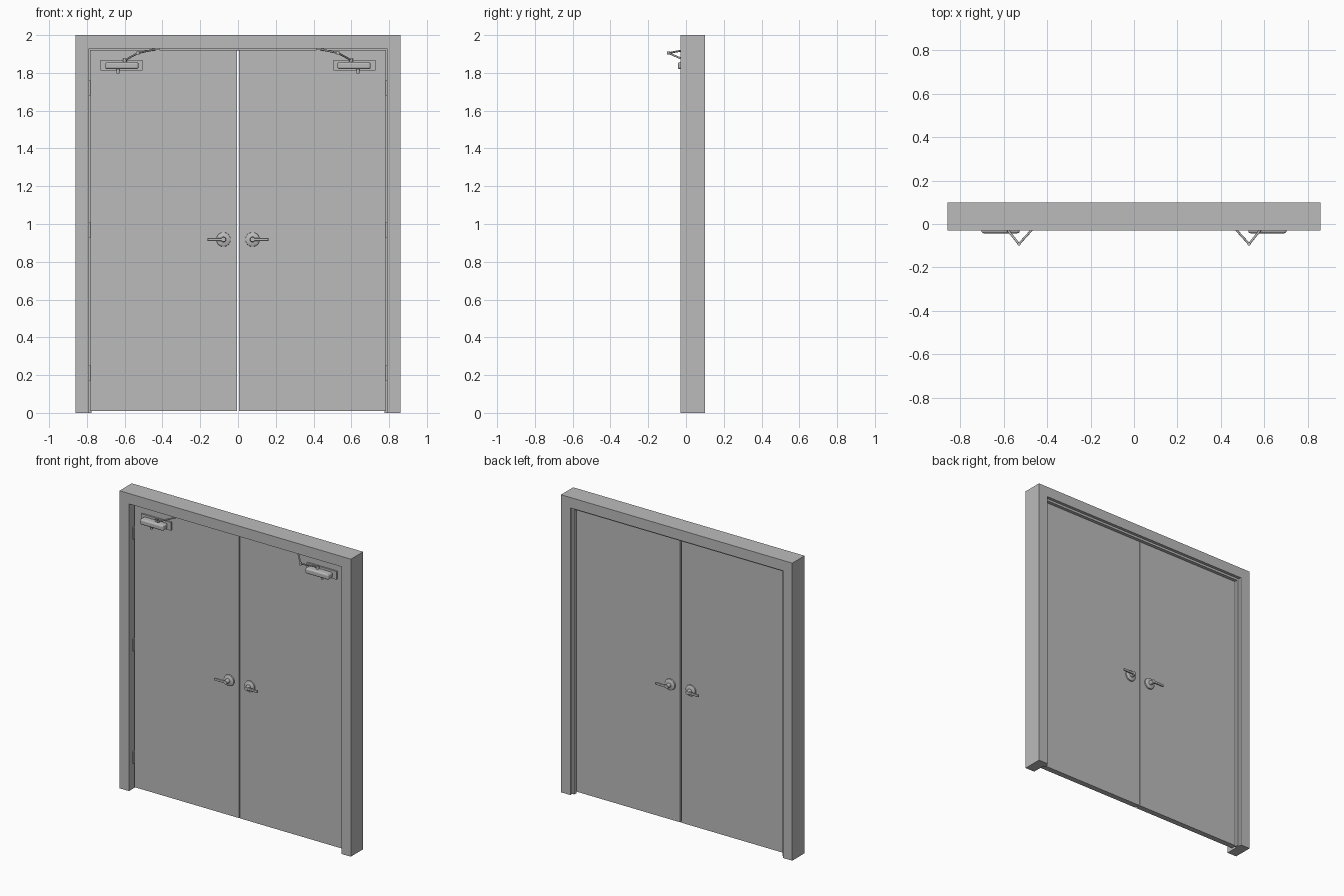
import bpy
import math
from mathutils import Vector

cube = bpy.data.objects.get("Cube")
if cube:
    bpy.data.objects.remove(cube, do_unlink=True)

grey = bpy.data.materials.new("painted_grey")
grey.use_nodes = True
grey.diffuse_color = (0.5, 0.5, 0.5, 1)
grey.node_tree.nodes["Principled BSDF"].inputs["Base Color"].default_value = (0.5, 0.5, 0.5, 1)


def finish(name, bevel=0, segments=3):
    ob = bpy.context.object
    ob.name = ob.data.name = name
    ob.data.materials.append(grey)
    bpy.ops.object.transform_apply(location=False, rotation=True, scale=True)
    if bevel:
        mod = ob.modifiers.new("bevel", 'BEVEL')
        mod.width, mod.segments = bevel, segments
    return ob


def box(name, x, y, z, bevel=0):
    """Box from (low, high) ranges on each axis."""
    ranges = (x, y, z)
    bpy.ops.mesh.primitive_cube_add(size=1, location=[sum(r) / 2 for r in ranges])
    bpy.context.object.scale = [abs(r[1] - r[0]) for r in ranges]
    return finish(name, bevel)


def rod(name, a, b, r1, r2=None, sides=24):
    """Round rod, tapered if a second radius is given."""
    a, b = Vector(a), Vector(b)
    bpy.ops.mesh.primitive_cone_add(vertices=sides, radius1=r1, radius2=r1 if r2 is None else r2,
                                    depth=(b - a).length, location=(a + b) / 2)
    bpy.context.object.rotation_euler = (b - a).to_track_quat('Z', 'Y').to_euler()
    ob = finish(name)
    bpy.ops.object.shade_smooth_by_angle(angle=math.radians(35))
    return ob


FRONT, BACK = -0.03, 0.10             # frame faces
DOOR_FRONT, DOOR_BACK = 0.018, 0.056  # door faces
HEAD = 1.93                           # underside of the head
HANDLE_Z = 0.918

# Frame head and its stop
box("frame_head", (-0.86, 0.86), (FRONT, BACK), (HEAD, 2))
box("head_stop", (-0.79, 0.79), (DOOR_BACK + 0.002, 0.08), (HEAD - 0.015, HEAD))

for side, s in (("right", -1), ("left", 1)):
    # Jamb, stop and door leaf
    box(side + "_jamb", (s * 0.79, s * 0.86), (FRONT, BACK), (0, HEAD))
    box(side + "_stop", (s * 0.775, s * 0.79), (DOOR_BACK + 0.002, 0.08), (0, HEAD - 0.015))
    box(side + "_door", (s * 0.004, s * 0.784), (DOOR_FRONT, DOOR_BACK), (0.01, 1.922))

    # Hinges: knuckle and leaf in the gap
    for place, z in (("bottom", 0.212), ("middle", 0.968), ("top", 1.719)):
        name = f"{side}_{place}_hinge"
        rod(name + "_knuckle", (s * 0.786, 0.013, z - 0.04), (s * 0.786, 0.013, z + 0.04), 0.006, sides=16)
        box(name + "_leaf", (s * 0.783, s * 0.791), (0.014, 0.05), (z - 0.04, z + 0.04))

    # Lever handles on both faces
    for face, y, d in (("front", DOOR_FRONT, -1), ("back", DOOR_BACK, 1)):
        name = f"{side}_{face}_handle"
        x = s * 0.077
        rod(name + "_rose", (x, y, HANDLE_Z), (x, y + d * 0.008, HANDLE_Z), 0.038, 0.037, 32)
        rod(name + "_rose_dome", (x, y + d * 0.008, HANDLE_Z), (x, y + d * 0.014, HANDLE_Z), 0.037, 0.026, 32)
        rod(name + "_neck", (x, y + d * 0.012, HANDLE_Z), (x, y + d * 0.043, HANDLE_Z), 0.015, 0.012)
        box(name + "_lever", (x - s * 0.01, s * 0.161), (y + d * 0.032, y + d * 0.043),
            (HANDLE_Z - 0.008, HANDLE_Z + 0.008), 0.003)

    # Door closer: back plate, cover and valve pin
    box(side + "_closer_plate", (s * 0.505, s * 0.727), (0.008, DOOR_FRONT), (1.812, 1.867))
    box(side + "_closer_cover", (s * 0.527, s * 0.702), (-0.043, 0.008), (1.82, 1.857), 0.01)
    rod(side + "_closer_pin", (s * 0.635, -0.012, 1.797), (s * 0.635, -0.012, 1.83), 0.008, sides=16)

    # Closer arm: spindle, two rods, elbow and shoe
    spindle = (s * 0.598, -0.008, 1.868)
    elbow = (s * 0.53, -0.092, 1.905)
    shoe = (s * 0.435, 0.012, 1.925)
    rod(side + "_closer_spindle", (s * 0.598, -0.008, 1.85), (s * 0.598, -0.008, 1.875), 0.01, sides=16)
    rod(side + "_closer_main_arm", spindle, elbow, 0.005, sides=12)
    rod(side + "_closer_forearm", elbow, shoe, 0.005, sides=12)
    rod(side + "_closer_elbow", (s * 0.53, -0.092, 1.897), (s * 0.53, -0.092, 1.913), 0.008, sides=16)
    box(side + "_closer_shoe", (s * 0.415, s * 0.455), (0.0, 0.017), (1.922, HEAD))
